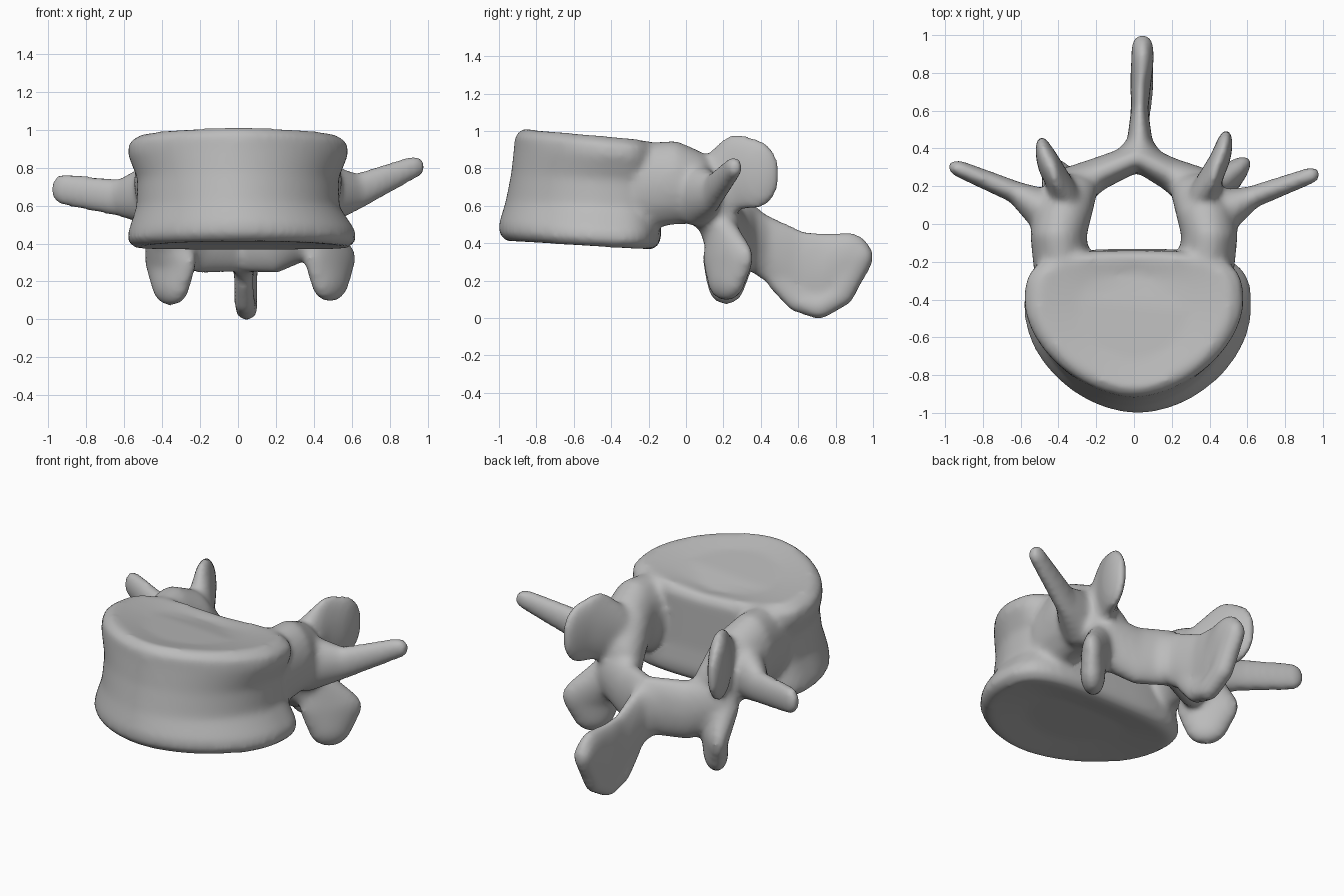
import bpy, bmesh, math
from mathutils import Matrix

cube = bpy.data.objects.get("Cube")
if cube:
    bpy.data.objects.remove(cube, do_unlink=True)

bone = bpy.data.materials.new("grey_bone")
bone.use_nodes = True
GREY = (0.5, 0.5, 0.5, 1)
bone.diffuse_color = GREY
bone.node_tree.nodes["Principled BSDF"].inputs["Base Color"].default_value = GREY

parts = []


def add_part(name, bm):
    bmesh.ops.recalc_face_normals(bm, faces=bm.faces)
    mesh = bpy.data.meshes.new(name)
    bm.to_mesh(mesh)
    bm.free()
    mesh.materials.append(bone)
    obj = bpy.data.objects.new(name, mesh)
    bpy.context.collection.objects.link(obj)
    parts.append(obj)


def limb(name, stations):
    """Hulls wrapped round consecutive ellipsoids: (centre, radii, yaw)."""
    for a, b in zip(stations, stations[1:]):
        bm = bmesh.new()
        for centre, radii, yaw in (a, b):
            place = (Matrix.Translation(centre) @ Matrix.Rotation(yaw, 4, "Z")
                     @ Matrix.Diagonal((*radii, 1)))
            bmesh.ops.create_icosphere(bm, subdivisions=3, radius=1, matrix=place)
        bmesh.ops.delete(bm, geom=bm.faces[:] + bm.edges[:], context="EDGES_FACES")
        bmesh.ops.convex_hull(bm, input=bm.verts)
        loose = [v for v in bm.verts if not v.link_faces]
        bmesh.ops.delete(bm, geom=loose, context="VERTS")
        add_part(name, bm)


def signed_power(value, power):
    return math.copysign(abs(value) ** power, value)


# Body: rounded front, flat back, waisted, with slightly dished ends
RINGS = [  # half width, front y, back y, z, tilt
    (0.30, -0.75, -0.35, 0.41, 0.06),
    (0.56, -0.96, -0.18, 0.385, 0.06),
    (0.605, -1.00, -0.14, 0.425, 0.06),
    (0.595, -1.00, -0.13, 0.48, 0.06),
    (0.535, -0.965, -0.14, 0.60, 0.05),
    (0.53, -0.935, -0.14, 0.75, 0.06),
    (0.58, -0.92, -0.14, 0.88, 0.08),
    (0.575, -0.915, -0.14, 0.945, 0.09),
    (0.51, -0.87, -0.17, 0.985, 0.09),
    (0.30, -0.72, -0.28, 0.96, 0.1),
]
SIDES = 64
bm = bmesh.new()
loops = []
for half, front, back, z, tilt in RINGS:
    mid = front + (back - front) * 0.64
    upper = z > 0.8
    point = 1.15 if upper else 1.08
    loop = []
    for i in range(SIDES):
        a = math.tau * i / SIDES
        c, s = math.cos(a), math.sin(a)
        drop = tilt * 0.55
        if s < 0:
            x = half * signed_power(c, point)
            y = mid - (mid - front) * abs(s) ** point
        else:
            x = half * signed_power(c, 0.6)
            y = mid + (back - mid) * s ** 0.6
            # the upper rim sags towards the canal
            drop += 0.025 * s * (1 - abs(x) / half) if upper else 0
        shift = 0.02 if z < 0.5 else 0
        loop.append(bm.verts.new((x + shift, y, z - tilt * y - drop)))
    loops.append(loop)
for low, high in zip(loops, loops[1:]):
    for i in range(SIDES):
        j = (i + 1) % SIDES
        bm.faces.new((low[i], low[j], high[j], high[i]))
bm.faces.new(loops[0])
bm.faces.new(loops[-1])
add_part("body", bm)

# Paired arch parts; the two sides differ slightly
for side, s in (("left", 1), ("right", -1)):
    left = s > 0
    limb(side + "_pedicle", [
        ((s * 0.38, -0.25, 0.70), (0.15, 0.1, 0.235), 0),
        ((s * 0.40, -0.06, 0.725), (0.15, 0.1, 0.225), 0),
        ((s * 0.375, 0.06, 0.70), (0.155, 0.1, 0.195), 0),
        ((s * 0.33, 0.18, 0.55), (0.14, 0.09, 0.18), 0),
    ])
    limb(side + "_lamina", [
        ((s * 0.335, 0.19, 0.48), (0.14, 0.11, 0.17), 0),
        ((s * 0.20, 0.26, 0.42), (0.08, 0.09, 0.18), 0),
        ((0.02, 0.355, 0.43), (0.08, 0.07, 0.18), 0),
    ])
    limb(side + "_upper_joint", [
        ((s * 0.37, 0.15, 0.71), (0.085, 0.08, 0.185), 0),
        ((s * 0.425, 0.27, 0.78), (0.05, 0.14, 0.21), -s * 0.2),
        ((s * 0.468, 0.37 if left else 0.335, 0.77), (0.048, 0.135, 0.19), -s * 0.2),
    ])
    x, z = (0.485, 0.32) if left else (-0.355, 0.3)
    limb(side + "_lower_joint", [
        ((s * 0.39, 0.19, 0.48), (0.10, 0.07, 0.10), 0),
        ((x, 0.225, z), (0.07, 0.18, 0.13), -s * 0.78),
        ((x, 0.215, z - 0.115), (0.07, 0.125, 0.115), -s * 0.78),
    ])
    if left:
        mid, tip, girth = (0.62, 0.14, 0.67), (0.93, 0.255, 0.805), (0.06, 0.045, 0.06)
    else:
        mid, tip, girth = (-0.62, 0.165, 0.64), (-0.92, 0.29, 0.685), (0.07, 0.045, 0.085)
    limb(side + "_side_process", [
        ((s * 0.45, 0.05, 0.66), (0.1, 0.13, 0.17), 0),
        (mid, (0.06, 0.06, 0.1), 0),
        (tip, girth, s * 0.35),
    ])

# Rear blade on the midline, with a thicker rounded rim
limb("rear_process", [
    ((0.02, 0.34, 0.43), (0.15, 0.055, 0.17), 0),
    ((0.03, 0.42, 0.38), (0.07, 0.06, 0.18), 0),
    ((0.03, 0.60, 0.26), (0.045, 0.09, 0.215), 0),
    ((0.035, 0.75, 0.235), (0.055, 0.12, 0.22), 0),
    ((0.045, 0.87, 0.32), (0.06, 0.13, 0.14), 0),
])
limb("rear_process_rim", [
    ((0.03, 0.50, 0.205), (0.05, 0.07, 0.07), 0),
    ((0.035, 0.60, 0.09), (0.055, 0.07, 0.06), 0),
    ((0.045, 0.71, 0.055), (0.06, 0.08, 0.06), 0),
    ((0.045, 0.82, 0.12), (0.06, 0.08, 0.06), 0),
    ((0.045, 0.93, 0.33), (0.06, 0.075, 0.08), 0),
])

# Fuse every part into one smooth bone
bpy.ops.object.select_all(action="DESELECT")
for obj in parts:
    obj.select_set(True)
bpy.context.view_layer.objects.active = parts[0]
bpy.ops.object.join()
vertebra = bpy.context.object
vertebra.name = "vertebra"
fuse = vertebra.modifiers.new("fuse", "REMESH")
fuse.mode = "VOXEL"
fuse.voxel_size = 0.018
fuse.use_smooth_shade = True
soften = vertebra.modifiers.new("soften", "SMOOTH")
soften.factor = 0.5
soften.iterations = 12
bpy.ops.object.shade_smooth()
